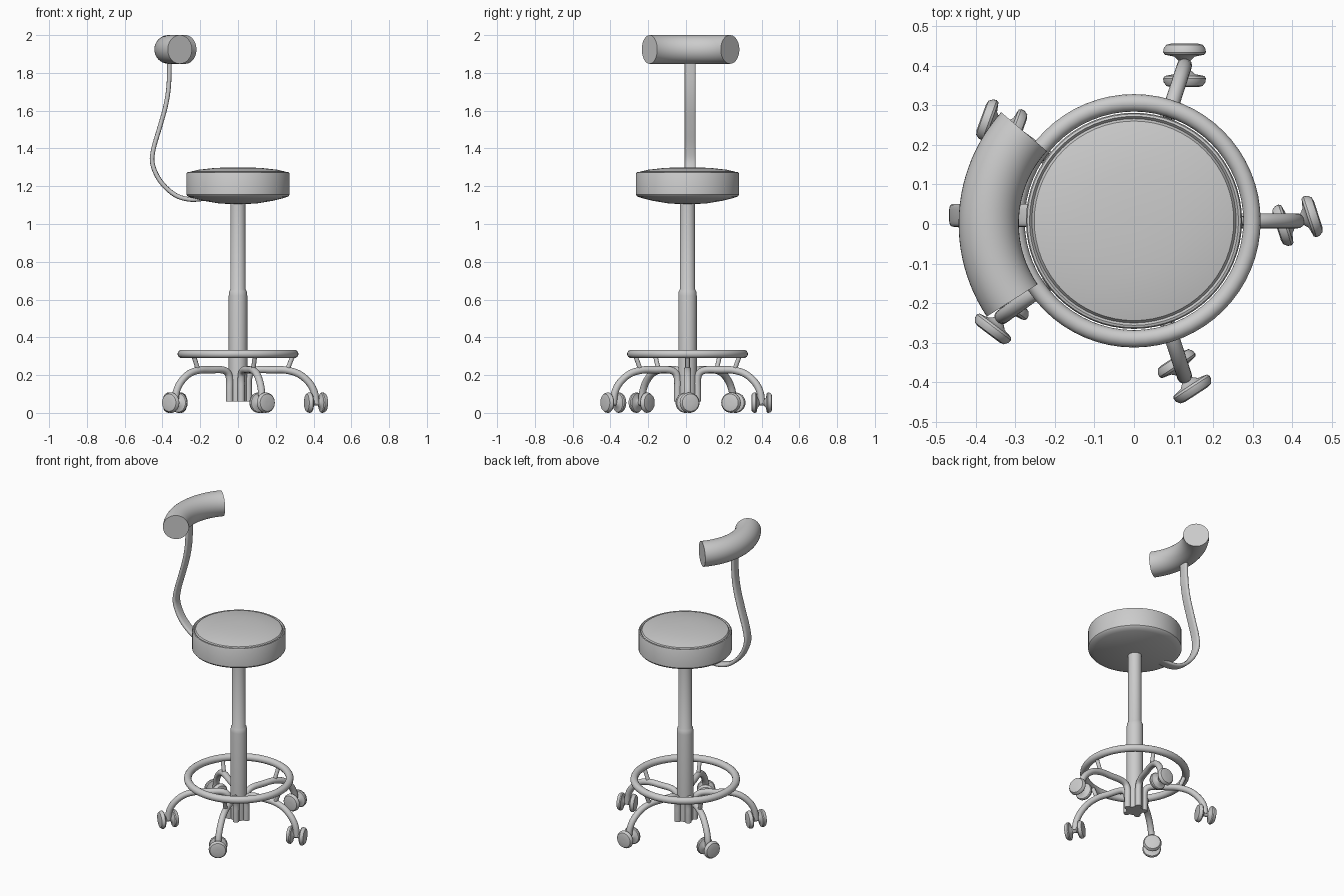
import bpy
from math import sin, cos, pi, radians
from mathutils import Vector, Matrix

if "Cube" in bpy.data.objects:
    bpy.data.objects.remove(bpy.data.objects["Cube"])

CY = 0.008  # the pedestal sits a touch behind the origin


def make(name, verts, faces, matrix=None):
    me = bpy.data.meshes.new(name)
    me.from_pydata([tuple(v) for v in verts], [], faces)
    if matrix is not None:
        me.transform(matrix)
    ob = bpy.data.objects.new(name, me)
    bpy.context.collection.objects.link(ob)
    bpy.ops.object.select_all(action='DESELECT')
    ob.select_set(True)
    bpy.context.view_layer.objects.active = ob
    bpy.ops.object.mode_set(mode='EDIT')
    bpy.ops.mesh.select_all(action='SELECT')
    bpy.ops.mesh.normals_make_consistent(inside=False)
    bpy.ops.object.mode_set(mode='OBJECT')
    bpy.ops.object.shade_smooth_by_angle(angle=radians(35))
    return ob


def lathe(name, profile, n=48, matrix=None):
    """Spin (radius, height) points around z, with flat caps at both ends."""
    verts = [(r * cos(2 * pi * i / n), r * sin(2 * pi * i / n), z)
             for r, z in profile for i in range(n)]
    faces = [(k * n + i, k * n + (i + 1) % n, (k + 1) * n + (i + 1) % n, (k + 1) * n + i)
             for k in range(len(profile) - 1) for i in range(n)]
    last = (len(profile) - 1) * n
    faces += [tuple(range(n))[::-1], tuple(range(last, last + n))]
    return make(name, verts, faces, matrix)


def smooth_path(pts, steps=5):
    """Catmull-Rom curve through the points."""
    p = [Vector(q) for q in pts]
    p = [2 * p[0] - p[1]] + p + [2 * p[-1] - p[-2]]
    out = []
    for a, b, c, d in zip(p, p[1:], p[2:], p[3:]):
        for s in range(steps):
            t = s / steps
            out.append(0.5 * (2 * b + (c - a) * t + (2 * a - 5 * b + 4 * c - d) * t * t
                              + (3 * b - a - 3 * c + d) * t ** 3))
    return out + [p[-2]]


def sweep(name, path, side, w, h, n=16, closed=False, power=1.0, matrix=None):
    """Sweep an oval along a planar path; w is along side, h across it."""
    path = [Vector(q) for q in path]
    side, m, verts = Vector(side), len(path), []
    for k, p in enumerate(path):
        nxt = path[(k + 1) % m] if closed else path[min(k + 1, m - 1)]
        prv = path[k - 1] if closed else path[max(k - 1, 0)]
        across = side.cross((nxt - prv).normalized())
        for i in range(n):
            c, s = cos(2 * pi * i / n), sin(2 * pi * i / n)
            c = abs(c) ** power * (1 if c > 0 else -1)
            s = abs(s) ** power * (1 if s > 0 else -1)
            verts.append(p + side * w * c + across * h * s)
    faces = [(k * n + i, k * n + (i + 1) % n,
              (k + 1) % m * n + (i + 1) % n, (k + 1) % m * n + i)
             for k in range(m if closed else m - 1) for i in range(n)]
    if not closed:
        faces += [tuple(range(n))[::-1], tuple(range((m - 1) * n, m * n))]
    return make(name, verts, faces, matrix)


base = Matrix.Translation((0, CY, 0))

# Seat cushion: domed top inside a welted rim, shallow domed underside
lathe("seat", [(0.03, 1.105), (0.10, 1.109), (0.18, 1.122), (0.24, 1.137), (0.266, 1.146),
               (0.273, 1.155), (0.273, 1.266), (0.270, 1.273), (0.264, 1.275), (0.258, 1.268),
               (0.252, 1.277), (0.21, 1.287), (0.13, 1.296), (0.05, 1.30), (0.01, 1.30)],
      64, base)

# Telescopic column
lathe("column", [(0.049, 0.06), (0.049, 0.62), (0.046, 0.645), (0.040, 0.655), (0.040, 1.12)],
      32, base)

# Foot ring
sweep("foot_ring", [(0.298 * cos(2 * pi * i / 64), 0.298 * sin(2 * pi * i / 64), 0.312)
                    for i in range(64)], (0, 0, 1), 0.022, 0.022, closed=True, matrix=base)

# Five legs, each with a ring strut and a swivelled twin-wheel caster
leg_path = smooth_path([(x, 0, z) for x, z in [
    (0.055, 0.06), (0.055, 0.12), (0.055, 0.175), (0.068, 0.212), (0.105, 0.228), (0.18, 0.228),
    (0.25, 0.227), (0.32, 0.207), (0.375, 0.162), (0.404, 0.11), (0.413, 0.05)]])
half = [(0.015, 0.0), (0.015, 0.012), (0.026, 0.022), (0.050, 0.027), (0.054, 0.033),
        (0.053, 0.042), (0.046, 0.052), (0.034, 0.055), (0.008, 0.055)]
caster_profile = [(r, -z) for r, z in half[:0:-1]] + half
for i, swivel in enumerate([18, 90, 160, 233, -57]):
    turn = base @ Matrix.Rotation(radians(72 * i), 4, 'Z')
    sweep(f"leg_{i + 1}", leg_path, (0, 1, 0), 0.019, 0.019, matrix=turn)
    sweep(f"ring_strut_{i + 1}", [(0.26, 0, 0.225), (0.294, 0, 0.312)], (0, 1, 0),
          0.012, 0.012, 12, matrix=turn)
    place = (Matrix.Translation(turn @ Vector((0.413, 0, 0.054)))
             @ Matrix.Rotation(radians(swivel), 4, 'Z') @ Matrix.Rotation(pi / 2, 4, 'Y'))
    lathe(f"caster_{i + 1}", caster_profile, 32, place)

# Curved flat bar carrying the backrest
bar = smooth_path([(x, 0.022, z) for x, z in [
    (-0.08, 1.14), (-0.17, 1.135), (-0.255, 1.130), (-0.335, 1.155), (-0.41, 1.225),
    (-0.452, 1.315), (-0.448, 1.395), (-0.412, 1.52), (-0.382, 1.63), (-0.366, 1.74),
    (-0.362, 1.90)]])
sweep("backrest_bar", bar, (0, 1, 0), 0.029, 0.012, 20, power=0.6)

# Bent bolster backrest
arc = [radians(138 + 76 * k / 24) for k in range(25)]
sweep("backrest", [(-0.02 + 0.347 * cos(a), 0.001 + 0.347 * sin(a), 1.924) for a in arc],
      (0, 0, 1), 0.076, 0.076, 40)
